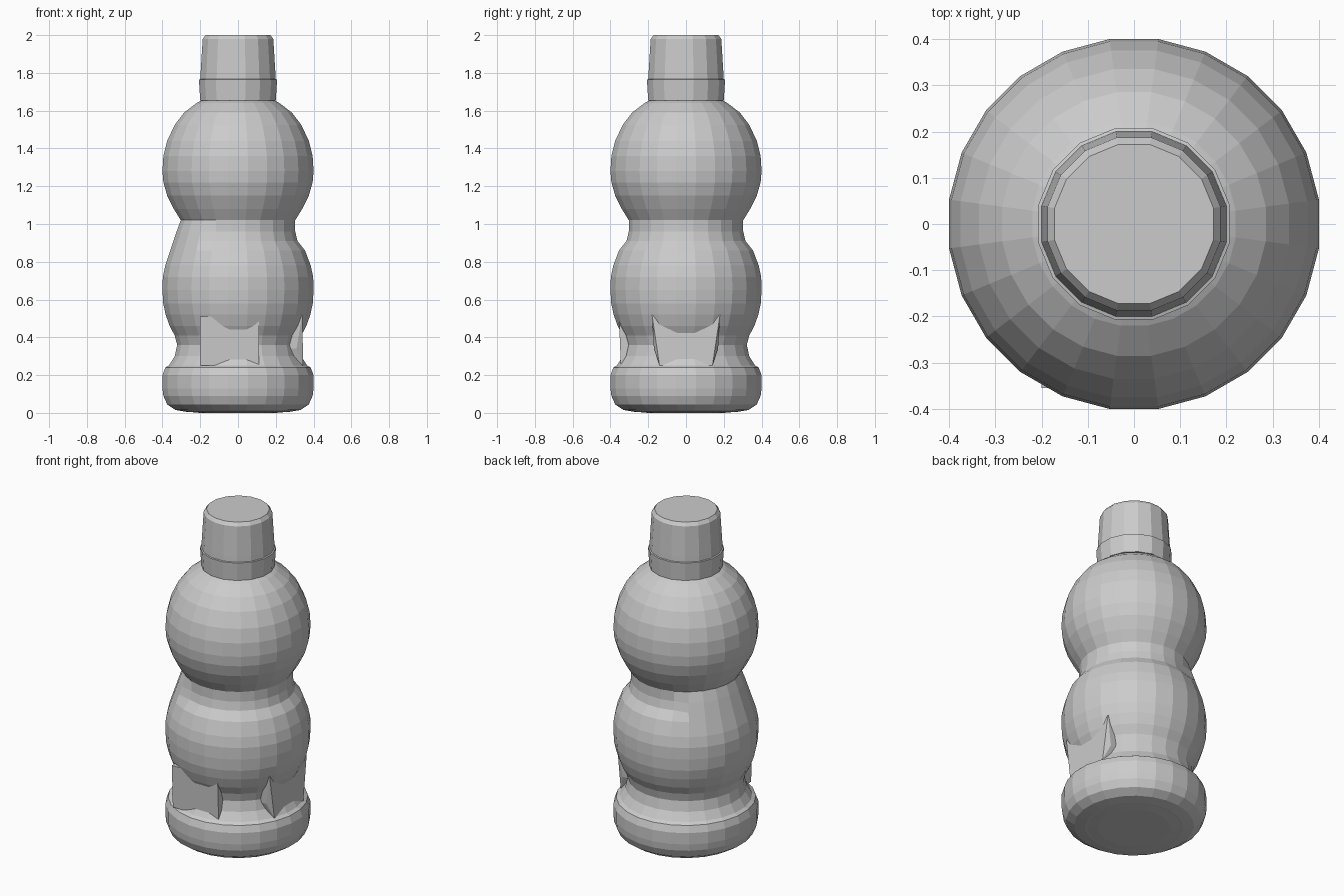
import bpy, bmesh
from math import sin, cos, pi

if "Cube" in bpy.data.objects:
    bpy.data.objects.remove(bpy.data.objects["Cube"])


def lathe(name, profile, sides, adjust=None):
    """Revolve (radius, z) points; half-step offset puts flats on the axes."""
    bm = bmesh.new()
    rings = []
    fit = 1 / cos(pi / sides)
    for r, z in profile:
        ring = []
        for i in range(sides):
            a = 2 * pi * (i + 0.5) / sides
            rr = r * (adjust(r, z, a) if adjust else 1) * fit
            ring.append(bm.verts.new((rr * cos(a), rr * sin(a), z)))
        rings.append(ring)
    for lo, hi in zip(rings, rings[1:]):
        for i in range(sides):
            j = (i + 1) % sides
            bm.faces.new((lo[i], lo[j], hi[j], hi[i]))
    bm.faces.new(rings[0][::-1])
    bm.faces.new(rings[-1])
    return finish(name, bm)


def finish(name, bm):
    bmesh.ops.recalc_face_normals(bm, faces=bm.faces)
    mesh = bpy.data.meshes.new(name)
    bm.to_mesh(mesh)
    bm.free()
    ob = bpy.data.objects.new(name, mesh)
    bpy.context.collection.objects.link(ob)
    return ob


def hull(name, points):
    bm = bmesh.new()
    for p in points:
        bm.verts.new(p)
    bmesh.ops.convex_hull(bm, input=bm.verts)
    return finish(name, bm)


# The left side of the neck runs as one straight slope
def left_slope(r, z, a):
    if 0.78 < z < 1.02 and cos(a) < -0.5:
        return max(r, 0.385 + (0.305 - 0.385) * (z - 0.78) / 0.24) / r
    return 1


# Body: base, waist, lower bulb, neck and upper bulb
lathe("bottle_body", [
    (0.27, 0.005), (0.33, 0.015), (0.375, 0.045), (0.395, 0.09), (0.40, 0.13),
    (0.40, 0.20), (0.385, 0.24), (0.365, 0.252), (0.335, 0.30), (0.322, 0.36),
    (0.335, 0.41), (0.362, 0.46), (0.383, 0.52), (0.396, 0.58), (0.40, 0.65),
    (0.398, 0.72), (0.385, 0.78), (0.355, 0.86), (0.315, 0.91),
    (0.303, 0.96), (0.303, 1.02), (0.34, 1.08), (0.375, 1.15), (0.395, 1.22),
    (0.40, 1.28), (0.395, 1.36), (0.375, 1.44), (0.335, 1.525),
    (0.285, 1.59), (0.22, 1.64), (0.19, 1.655), (0.19, 1.66)], 24, left_slope)

# Flat panel bridging the waist at the front
hull("front_waist_panel", [(x, y, z) for x in (-0.2, 0.11)
     for y, z in ((-0.25, 0.25), (-0.345, 0.25), (-0.355, 0.51), (-0.25, 0.51))])

# Narrower tapered panel on the right
hull("right_waist_panel", [(x, y, z) for z, w, xo in
     ((0.25, 0.14, 0.365), (0.34, 0.17, 0.33), (0.52, 0.18, 0.36))
     for y in (-w, w) for x in (0.2, xo - 0.02)])

# Cap: collar and tapered top
lathe("cap_collar", [(0.20, 1.655), (0.207, 1.765), (0.19, 1.77)], 16)
lathe("cap", [(0.20, 1.76), (0.198, 1.80), (0.187, 1.98), (0.172, 2.0)], 16)
# Underside disc
lathe("bottle_foot", [(0.20, 0.0), (0.27, 0.006)], 24)
